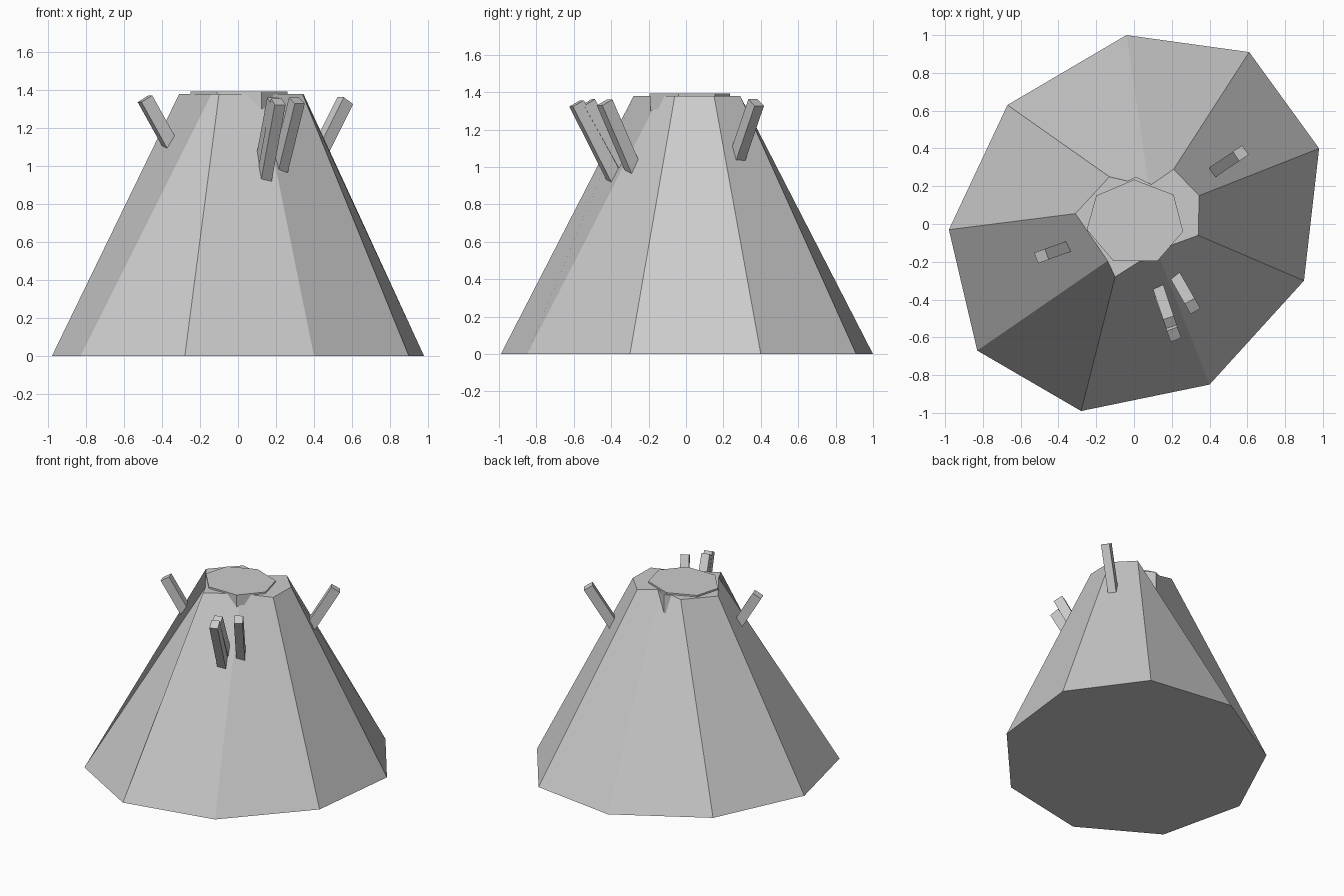
import bpy, bmesh
from mathutils import Vector

if "Cube" in bpy.data.objects:
    bpy.data.objects.remove(bpy.data.objects["Cube"])


def mesh_object(name, bm):
    bmesh.ops.recalc_face_normals(bm, faces=bm.faces)
    mesh = bpy.data.meshes.new(name)
    bm.to_mesh(mesh)
    bm.free()
    obj = bpy.data.objects.new(name, mesh)
    bpy.context.collection.objects.link(obj)
    return obj


def loft(name, lower, upper, z0, z1):
    """Closed solid between two outlines with the same number of corners."""
    bm = bmesh.new()
    a = [bm.verts.new((x, y, z0)) for x, y in lower]
    b = [bm.verts.new((x, y, z1)) for x, y in upper]
    bm.faces.new(a)
    bm.faces.new(b)
    n = len(a)
    for i in range(n):
        j = (i + 1) % n
        bm.faces.new((a[i], a[j], b[j], b[i]))
    return mesh_object(name, bm)


def stick(name, top, low, length=0.47, width=0.06, depth=0.07):
    """Square rod whose outer end is at top, running through low."""
    top, low = Vector(top), Vector(low)
    axis = (low - top).normalized()
    side = axis.cross(Vector((0, 0, 1))).normalized() * width / 2
    up = side.cross(axis).normalized() * depth / 2
    bm = bmesh.new()
    ends = [[bm.verts.new(c + side * s + up * u)
             for s, u in ((-1, -1), (1, -1), (1, 1), (-1, 1))]
            for c in (top, top + axis * length)]
    for ring in ends:
        bm.faces.new(ring)
    for i in range(4):
        j = (i + 1) % 4
        bm.faces.new((ends[0][i], ends[0][j], ends[1][j], ends[1][i]))
    return mesh_object(name, bm)


# Nine-sided mountain with an uneven rim
base = [(-0.04, 1.0), (0.61, 0.91), (0.98, 0.40), (0.90, -0.30), (0.40, -0.85),
        (-0.28, -0.99), (-0.83, -0.67), (-0.98, -0.03), (-0.67, 0.63)]
rim = [(0.08, 0.20), (0.21, 0.29), (0.345, 0.15), (0.34, -0.06), (0.12, -0.14),
       (-0.10, -0.28), (-0.14, -0.195), (-0.31, 0.055), (-0.13, 0.25)]
loft("mountain", base, rim, 0.0, 1.38)

# Seven-sided crater filling: plug poking through the slope, thin lid on top
lid = [(0.0, 0.235), (0.21, 0.155), (0.26, -0.04), (0.125, -0.195),
       (-0.11, -0.195), (-0.25, -0.03), (-0.20, 0.15)]
plug = [(0.01, 0.25)] + [(x * 0.98, y * 0.98) for x, y in lid[1:]]
loft("crater_plug", plug, plug, 1.15, 1.38)
loft("crater_lid", lid, lid, 1.378, 1.392)

# Slanted sticks planted in the slopes
stick("right_stick", (0.565, 0.375, 1.345), (0.43, 0.283, 1.075))
stick("left_stick", (-0.49, -0.17, 1.355), (-0.365, -0.125, 1.13))
stick("front_stick_outer", (0.212, -0.585, 1.34), (0.142, -0.39, 0.955))
stick("front_stick_inner", (0.192, -0.525, 1.345), (0.135, -0.355, 1.04))
stick("front_right_stick", (0.31, -0.435, 1.345), (0.23, -0.295, 1.02))
